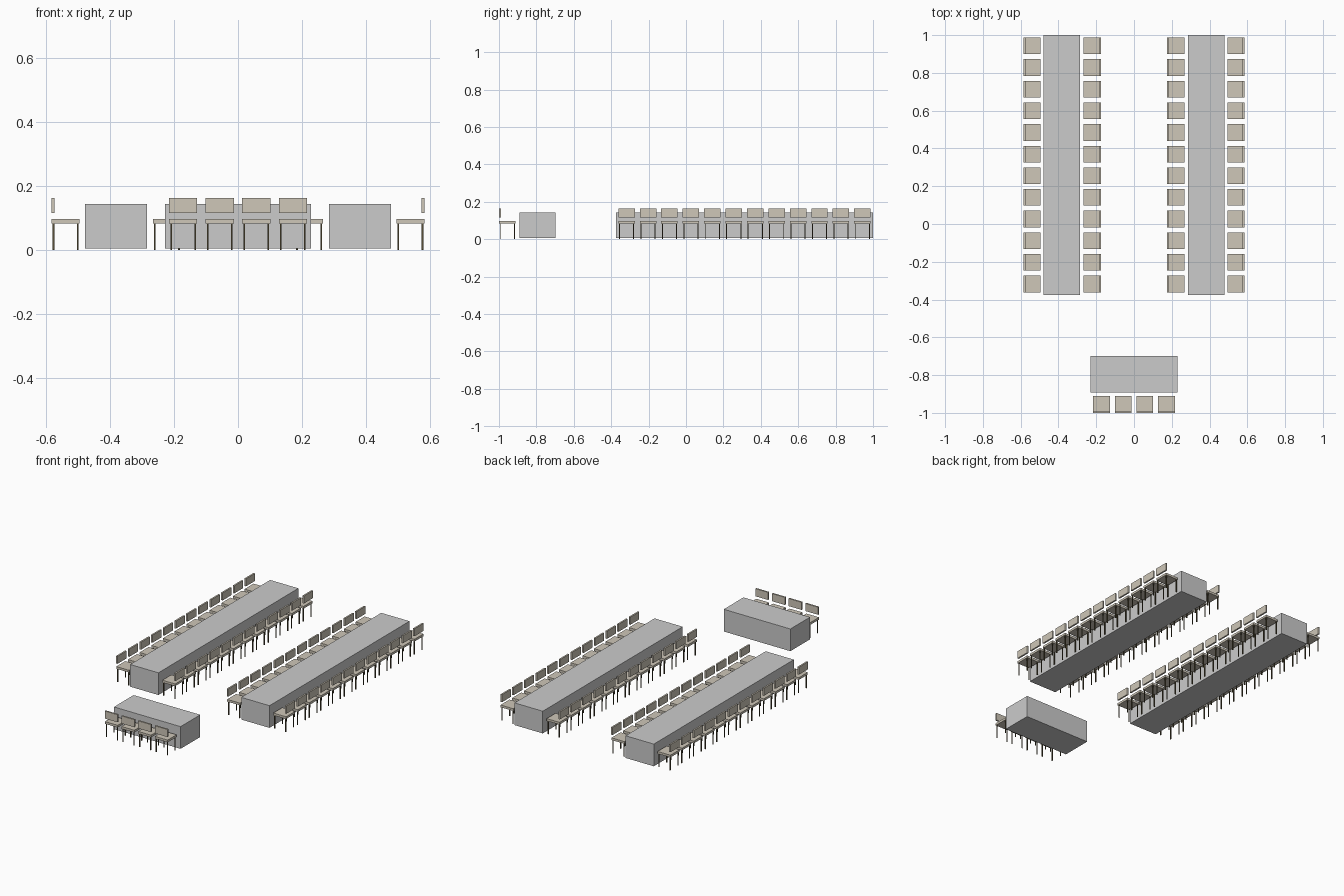
import bpy, bmesh, math
from mathutils import Matrix, Vector

if "Cube" in bpy.data.objects:
    bpy.data.objects.remove(bpy.data.objects["Cube"])


def material(name, color):
    m = bpy.data.materials.new(name)
    m.diffuse_color = color
    m.use_nodes = True
    m.node_tree.nodes["Principled BSDF"].inputs["Base Color"].default_value = m.diffuse_color
    return m


cream = material("cream", (0.62, 0.57, 0.48, 1))
dark = material("dark_brown", (0.10, 0.08, 0.04, 1))


def add_box(bm, lo, hi, mat=0):
    lo, hi = Vector(lo), Vector(hi)
    size = hi - lo
    ret = bmesh.ops.create_cube(
        bm, size=1,
        matrix=Matrix.Translation((lo + hi) / 2) @ Matrix.Diagonal((*size, 1)))
    for f in {f for v in ret["verts"] for f in v.link_faces}:
        f.material_index = mat


def finish(bm, name, mats=()):
    me = bpy.data.meshes.new(name)
    bm.to_mesh(me)
    bm.free()
    for m in mats:
        me.materials.append(m)
    return me


def place(name, me, loc=(0, 0, 0), rot=0):
    ob = bpy.data.objects.new(name, me)
    ob.location = loc
    ob.rotation_euler.z = rot
    bpy.context.collection.objects.link(ob)


def chair_mesh(name, back_out):
    # Chair faces +y; origin on the floor below the seat centre
    h = 0.044
    bm = bmesh.new()
    add_box(bm, (-h, -h, 0.083), (h, h, 0.097))
    # Floating backrest panel
    b = -h - back_out
    add_box(bm, (-h, b, 0.116), (h, b + 0.010, 0.163))
    # Four thin legs
    for x in (-0.038, 0.038):
        for y in (-0.038, 0.038):
            add_box(bm, (x - 0.0025, y - 0.0025, 0), (x + 0.0025, y + 0.0025, 0.083), 1)
    return finish(bm, name, (cream, dark))


def table(name, x0, x1, y0, y1):
    bm = bmesh.new()
    add_box(bm, (x0, y0, 0.005), (x1, y1, 0.143))
    place(name, finish(bm, name))


chair = chair_mesh("chair", 0.001)
inner_chair = chair_mesh("inner_chair", 0.003)

# Two long tables with twelve chairs down each side
for side, s in (("left", -1), ("right", 1)):
    xs = sorted((s * 0.285, s * 0.479))
    table(side + "_long_table", xs[0], xs[1], -0.375, 1.0)
    for i in range(12):
        y = 0.943 - i * 0.1146
        place(f"{side}_outer_chair_{i}", chair, (s * 0.540, y, 0), s * math.pi / 2)
        place(f"{side}_inner_chair_{i}", inner_chair, (s * 0.223, y, 0), -s * math.pi / 2)

# Head table with four chairs in front
table("head_table", -0.229, 0.229, -0.891, -0.698)
for i in range(4):
    place(f"head_chair_{i}", chair, ((i - 1.5) * 0.1145, -0.955, 0))
